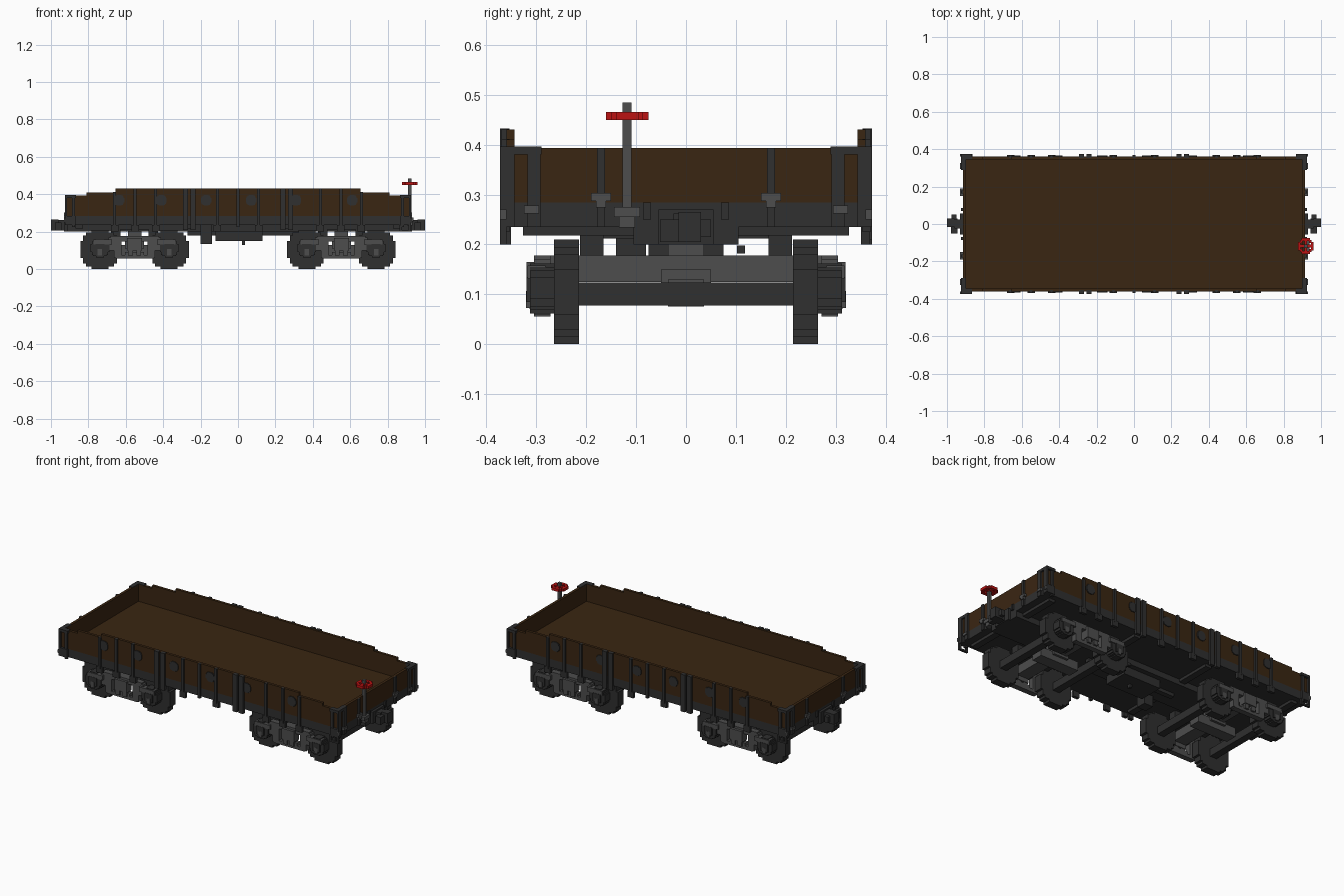
import bpy, bmesh
from mathutils import Matrix, Vector

cube = bpy.data.objects.get("Cube")
if cube:
    bpy.data.objects.remove(cube, do_unlink=True)


def material(name, red, green, blue):
    mat = bpy.data.materials.new(name)
    mat.use_nodes = True
    colour = (red, green, blue, 1)
    mat.diffuse_color = colour
    mat.node_tree.nodes["Principled BSDF"].inputs["Base Color"].default_value = colour
    return mat


wood = material("brown wood", .042, .019, .006)
iron = material("dark iron", .029, .029, .029)
steel = material("grey steel", .075, .075, .075)
paint = material("red paint", .5, .006, .006)


def span(low, high):
    """Middle and length of an interval."""
    return ((low + high) / 2, high - low)


def centred(length):
    return (0, length)


def part(name, mat, boxes, mirror=""):
    """Join boxes, each three (middle, length) pairs, and mirror them on the named axes."""
    bm = bmesh.new()
    for box in boxes:
        middle, size = (Vector(values) for values in zip(*box))
        placing = Matrix.Translation(middle) @ Matrix.Diagonal(size.to_4d())
        bmesh.ops.create_cube(bm, size=1, matrix=placing)
    mesh = bpy.data.meshes.new(name)
    bm.to_mesh(mesh)
    bm.free()
    mesh.materials.append(mat)
    obj = bpy.data.objects.new(name, mesh)
    bpy.context.collection.objects.link(obj)
    if mirror:
        modifier = obj.modifiers.new("Mirror", "MIRROR")
        modifier.use_axis = [axis in mirror for axis in "xyz"]
        modifier.use_mirror_merge = False


def stepped_disc(x, z, radius, y):
    """Blocky disc facing y, made of crossing bars."""
    proportions = (.43, .72, .86, 1)
    return [((x, 2 * radius * wide), y, (z, 2 * radius * high))
            for wide, high in zip(proportions, reversed(proportions))]


# Main dimensions
end, side = .915, .36
outer_end, outer_side = .925, .373
sill_low, sill_high = .235, .284
low_wall, mid_wall, high_wall = .393, .41, .43
high_end, mid_end = .655, .81
plank = .016
sill = span(sill_low, sill_high)


def wall_top(x):
    return high_wall if x < high_end else mid_wall if x < mid_end else low_wall


# Load bed and planked walls
inner_side, inner_end = side - plank, end - plank
side_plank = span(inner_side, side)
part("floor", wood, [(centred(2 * inner_end), centred(2 * inner_side), span(sill_high, .292))])
part("side_walls", wood, [
    (centred(2 * length), side_plank, span(sill_high, top))
    for length, top in ((end, low_wall), (mid_end, mid_wall), (high_end, high_wall))], "y")
part("end_walls", wood, [
    (span(inner_end, end), centred(2 * inner_side), span(sill_high, low_wall))], "x")

# Corner angles with flat caps
post_x, post_y = span(end, outer_end), span(side, outer_side)
cap = span(.38, low_wall + .003)
part("corner_posts", iron, [
    (post_x, span(side - plank, outer_side), span(sill_low, low_wall)),
    (span(.87, outer_end), post_y, sill),
    (span(.865, outer_end), span(inner_side, outer_side), cap),
    (span(inner_end, outer_end), span(.29, outer_side), cap)], "xy")

# Side stakes, spaced by bay, with a heavy pair near the middle
bay = .11
stakes = [((n * bay, plank), span(inner_side + .01, .37), span(.225, wall_top(n * bay) + .001))
          for n in (0, 1, 4, 5, 6, 8)]
stakes += [((x, .028), span(inner_side + .01, outer_side), span(.21, high_wall + .002))
           for x in (.24, .28)]
part("side_stakes", iron, stakes, "xy")

# End stakes and their brackets
part("end_stakes", iron, [
    (post_x, (.305, .026), span(sill_low, low_wall + .001)),
    (post_x, (.17, plank), span(sill_low, low_wall)),
    (post_x, (.078, plank), span(.25, sill_high))], "xy")
bracket_x = span(end, outer_end + .006)
part("end_brackets", steel, [
    (bracket_x, (.17, .04), (.295, plank)),
    (bracket_x, (.17, .02), (.282, plank)),
    (bracket_x, (.31, .03), (.27, plank)),
    (bracket_x, post_y, (.26, .02))], "xy")

# Stepped bosses along each side
bosses = []
for x in (-.635, -.41, -.17, .07, .31, .61):
    bosses += stepped_disc(x, (inner_side + side) / 2 + plank, .028, (side, .01))
part("side_bosses", iron, bosses, "y")

# Underframe
cross_members = [((x, .04), centred(1.9 * inner_side), span(.218, sill_low)) for x in (.25, .85)]
bogie_x, axle_reach = .553, .185
part("sills", iron, [(centred(2 * end), centred(2 * side), sill),
                     (centred(2 * end), centred(.21), span(.2, sill_low))])
part("cross_members", iron, cross_members + [
    ((bogie_x, .16), centred(.42), span(.212, sill_low))], "x")
part("side_bearers", iron, [
    ((bogie_x + offset, .05), span(.165, .213), span(.178, sill_low))
    for offset in (-.1, .1)], "xy")
part("stake_pockets", iron, [
    ((n * bay, .04), (side, .018), span(.2, sill_low)) for n in (1, 4, 5, 6)], "xy")

# Footsteps at two opposite corners
for name, sign in (("front_step", 1), ("back_step", -1)):
    step_y = (-sign * post_y[0], post_y[1])
    part(name, iron, [
        ((sign * .895, .06), step_y, (.205, .01)),
        ((sign * .87, .012), step_y, span(.2, sill_low)),
        ((sign * .918, .012), step_y, span(.2, sill_low))])

# Brake gear below the middle
part("brake_gear", iron, [
    (span(-.27, .33), centred(.03), span(.18, .2)),
    (span(-.12, .13), centred(.15), span(.15, .2)),
    (span(-.2, -.14), (-bay, .06), span(.135, sill_low)),
    ((.03, plank), centred(.02), span(.13, .2)),
    (span(.12, .33), (bay, plank), (.19, plank))])

# Couplers
part("couplers", iron, [
    (span(end, .96), centred(.05), span(.205, .262)),
    (span(end, .93), centred(bay), span(.2, .27)),
    ((.962, .034), span(-.052, .03), span(.205, .25)),
    (span(.96, 1), span(-.015, .03), span(.205, .265)),
    ((.962, .025), span(.02, .05), span(.215, .25))], "x")

# Wheels, axles and bearings of both bogies
wheel_radius = .105
wheels, axles, bearings = [], [], []
for x in (bogie_x - axle_reach, bogie_x + axle_reach):
    wheels += stepped_disc(x, wheel_radius, wheel_radius, span(.215, .265))
    axles.append(((x, .045), centred(.44), span(.078, .124)))
    bearings += stepped_disc(x, .112, .05, span(.261, .313))
    bearings.append(((x, .05), (.31, .02), (.11, .05)))
part("bogie_wheels", iron, wheels, "xy")
part("bogie_axles", iron, axles, "x")
part("bogie_bearings", iron, bearings, "xy")

# Side frames with open bays beside a central spring
frame_y = span(.272, .305)
frame = [((bogie_x, .26), frame_y, span(.148, .178)),
         ((bogie_x, .2), frame_y, span(.056, .076)),
         ((bogie_x, .1), frame_y, span(.076, .092)),
         ((bogie_x, .08), span(.272, .32), span(.1, .165))]
for sign in (-1, 1):
    def beside(offset, length):
        return (bogie_x + sign * offset, length)
    frame += [(beside(.09, .04), frame_y, (bay, .1)),
              (beside(.12, .04), frame_y, (.135, .07)),
              (beside(.17, .1), (.3, .036), (.145, .026)),
              (beside(axle_reach, .024), (.308, .026), (.09, .034)),
              (beside(.022, .026), (.295, .04), (.092, .04))]
part("bogie_side_frames", steel, frame, "xy")
part("bogie_bolsters", steel, [
    ((bogie_x, .08), centred(.56), span(.125, .178)),
    ((bogie_x, .26), centred(.072), span(.076, .13)),
    ((bogie_x, .1), centred(.1), span(bay, .15)),
    ((bogie_x, .072), centred(.072), span(.17, .213))], "x")

# Hand brake with a blocky spoked wheel
brake_x, brake_y, brake_z = .918, -.118, .458
part("brake_post", steel, [
    ((brake_x, .018), (brake_y, .018), span(sill_low, .485)),
    ((brake_x, .04), (brake_y, .052), (.265, .02)),
    ((brake_x, .03), (brake_y, .032), (.25, .032))])
spoke, rim_reach, diagonal = .015, .035, .024
rim_z = (brake_z, plank)
rim = [((brake_x, 2 * rim_reach), (brake_y, spoke), rim_z),
       ((brake_x, spoke), (brake_y, 2 * rim_reach), rim_z)]
for sign in (-1, 1):
    rim += [((brake_x + sign * rim_reach, spoke), (brake_y, 3 * spoke), rim_z),
            ((brake_x, 3 * spoke), (brake_y + sign * rim_reach, spoke), rim_z)]
    rim += [((brake_x + sign * diagonal, spoke), (brake_y + other * diagonal, spoke), rim_z)
            for other in (-1, 1)]
part("brake_wheel", paint, rim)
